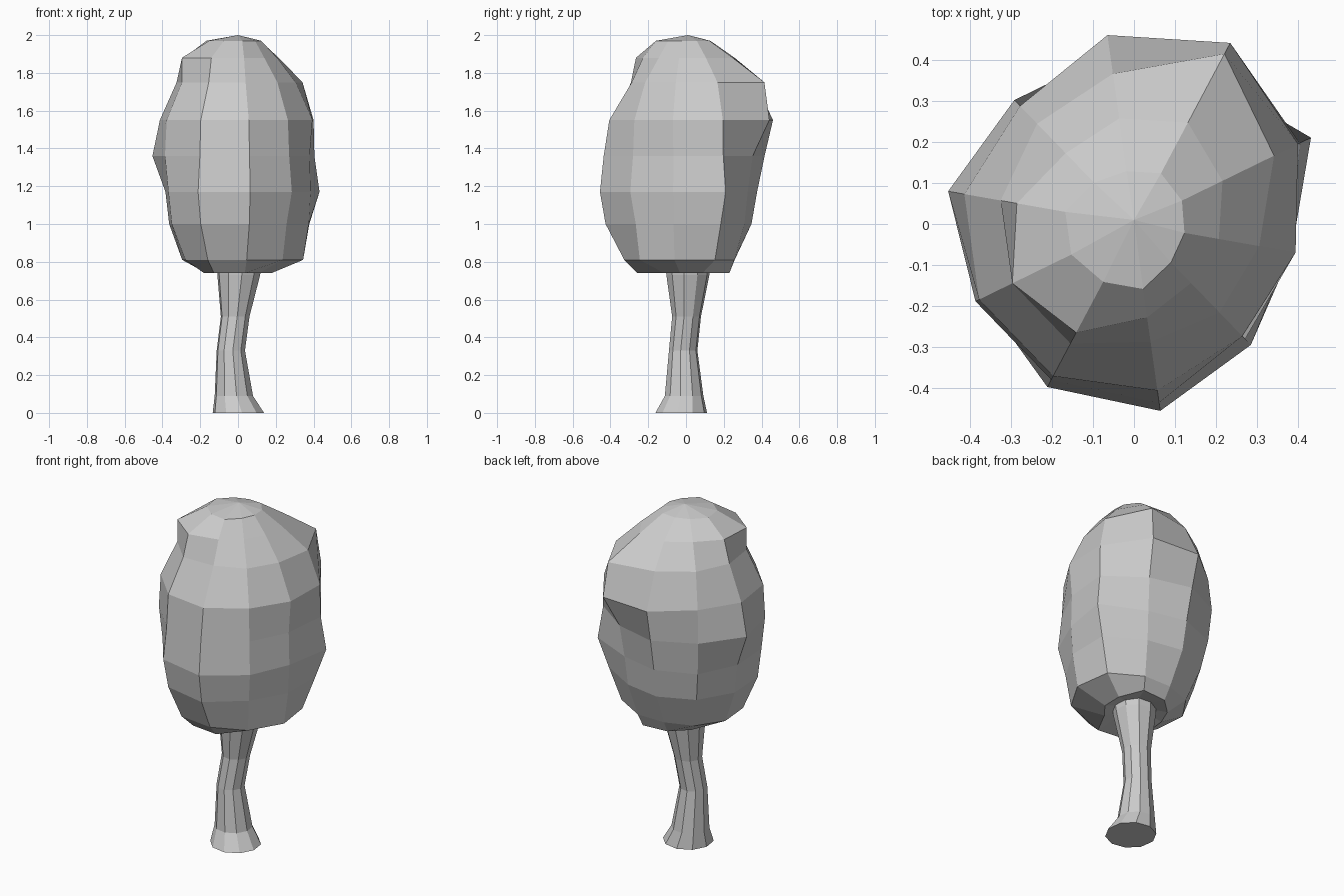
import bpy, bmesh
from math import cos, sin, radians

if "Cube" in bpy.data.objects:
    bpy.data.objects.remove(bpy.data.objects["Cube"])

SIDES = 10


def loft(name, rings, bottom=None, top=None):
    """Skin stacked rings; close the ends with a pole point or a flat cap."""
    bm = bmesh.new()
    loops = [[bm.verts.new(p) for p in ring] for ring in rings]
    for a, b in zip(loops, loops[1:]):
        for i in range(SIDES):
            j = (i + 1) % SIDES
            bm.faces.new((a[i], a[j], b[j], b[i]))
    for loop, pole in ((loops[0], bottom), (loops[-1], top)):
        if pole:
            v = bm.verts.new(pole)
            for i in range(SIDES):
                bm.faces.new((loop[i], loop[(i + 1) % SIDES], v))
        else:
            bm.faces.new(loop)
    bmesh.ops.recalc_face_normals(bm, faces=bm.faces)
    mesh = bpy.data.meshes.new(name)
    bm.to_mesh(mesh)
    bm.free()
    obj = bpy.data.objects.new(name, mesh)
    bpy.context.collection.objects.link(obj)
    return obj


def ring(z, radii, cx=0, cy=0):
    angles = [radians(36 * k - 10) for k in range(SIDES)]
    return [(cx + r * cos(a), cy + r * sin(a), z) for a, r in zip(angles, radii)]


# Trunk: flared foot, narrow waist, widening into the crown (z, x, y, radius)
trunk_path = [
    (0.00, 0.002, -0.025, 0.138),
    (0.09, -0.022, -0.010, 0.103),
    (0.33, -0.038, -0.015, 0.076),
    (0.51, -0.015, 0.003, 0.077),
    (0.73, 0.004, 0.010, 0.115),
    (0.85, 0.010, 0.010, 0.125),
]
loft("trunk", [ring(z, [r] * SIDES, x, y) for z, x, y, r in trunk_path])

# Crown: lumpy cross-sections, radii in cm counter-clockwise from the right
crown_sections = [
    (0.74, (18, 20, 26, 22, 18, 17, 20, 27, 26, 16)),
    (0.81, (35, 35, 29, 26, 28, 30, 31, 34, 33, 34)),
    (1.00, (38, 42, 35, 35, 36, 37, 39, 42, 43, 37)),
    (1.17, (39, 48, 37, 38, 40, 39, 41, 45, 46, 41)),
    (1.36, (38.5, 45, 40, 42, 42, 46, 43, 43, 44, 39)),
    (1.55, (40, 44.5, 50, 46.5, 40, 42, 42, 42, 41, 38)),
    (1.75, (31, 38, 47, 37, 34, 33, 33, 33, 29, 30)),
    (1.88, (21, 24, 28, 26, 24, 29, 33, 30, 23, 20)),
    (1.97, (12.5, 13, 14, 13, 14, 17, 17, 16, 16, 13)),
]
loft("crown", [ring(z, [r / 100 for r in radii]) for z, radii in crown_sections],
     bottom=(0, 0, 0.79), top=(0, 0.01, 2.0))
